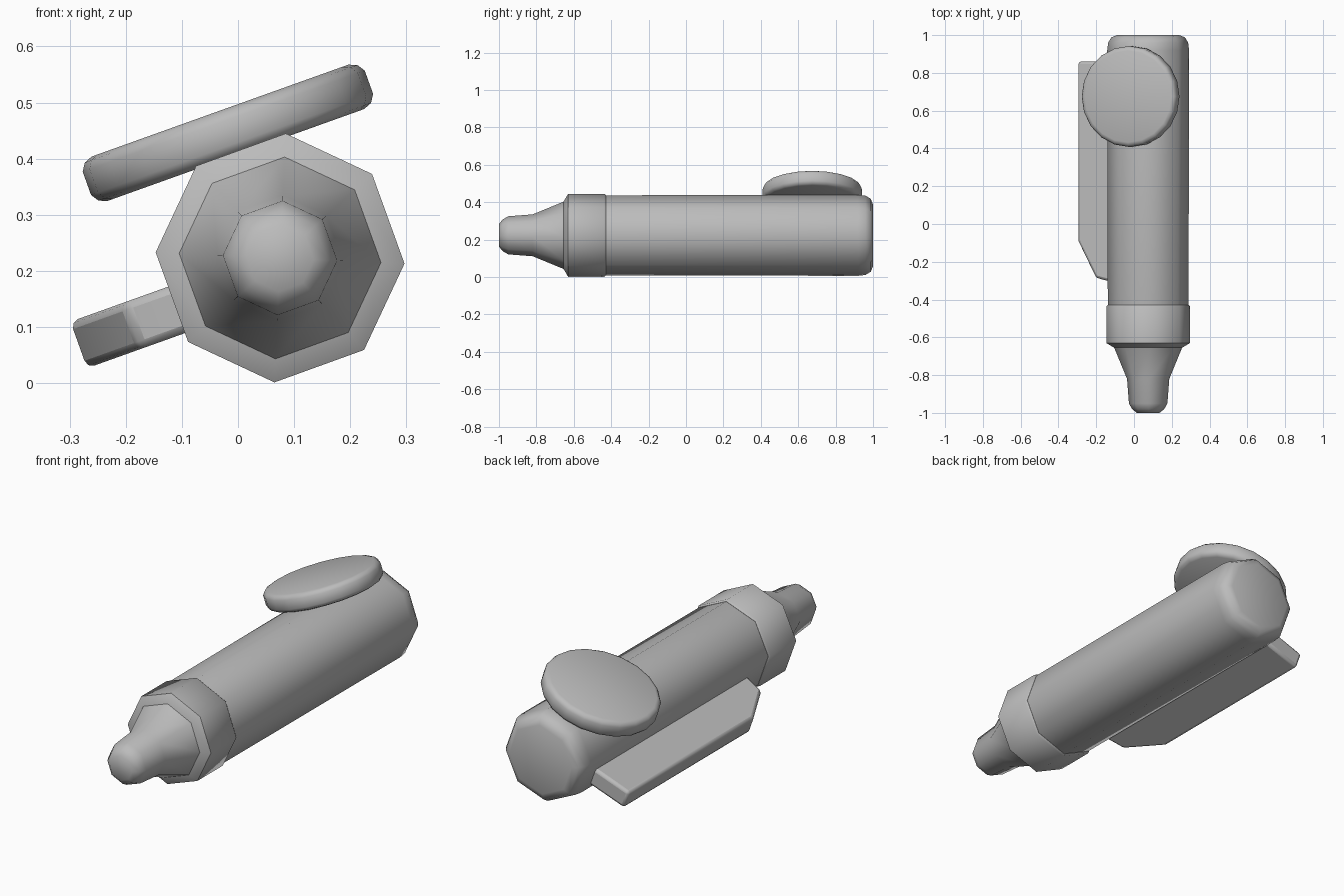
import bpy, bmesh
from math import sin, cos, pi, radians
from mathutils import Matrix, Vector

if "Cube" in bpy.data.objects:
    bpy.data.objects.remove(bpy.data.objects["Cube"])

grey = bpy.data.materials.new("plain grey")
grey.use_nodes = True
color = (0.5, 0.5, 0.5, 1)
grey.diffuse_color = color
grey.node_tree.nodes["Principled BSDF"].inputs["Base Color"].default_value = color

AXIS = Vector((0.075, 0, 0.223))
TILT = Matrix.Rotation(radians(-19.7), 4, 'Y')


def finish(name, bm, matrix, angle):
    bmesh.ops.recalc_face_normals(bm, faces=bm.faces)
    mesh = bpy.data.meshes.new(name)
    bm.to_mesh(mesh)
    bm.free()
    mesh.materials.append(grey)
    obj = bpy.data.objects.new(name, mesh)
    bpy.context.collection.objects.link(obj)
    obj.matrix_world = matrix
    bpy.ops.object.select_all(action='DESELECT')
    obj.select_set(True)
    bpy.context.view_layer.objects.active = obj
    bpy.ops.object.shade_smooth_by_angle(angle=radians(angle))
    return obj


def lathe(name, profile, sides, matrix, angle, start=0.0):
    """Turn (radius, height) pairs around local z and cap both ends."""
    bm = bmesh.new()
    rings = []
    for r, h in profile:
        turns = [start + 2 * pi * i / sides for i in range(sides)]
        rings.append([bm.verts.new((r * cos(t), r * sin(t), h)) for t in turns])
    for a, b in zip(rings, rings[1:]):
        for i in range(sides):
            j = (i + 1) % sides
            bm.faces.new((a[i], a[j], b[j], b[i]))
    bm.faces.new(rings[0])
    bm.faces.new(rings[-1])
    return finish(name, bm, matrix, angle)


# Eight-sided barrel, laid along y with the nose at the front
ALONG_Y = Matrix.Translation(AXIS) @ Matrix.Rotation(radians(-90), 4, 'X')
TWIST = radians(2.6)
lathe("barrel", [(0.2, -0.5), (0.214, -0.43), (0.217, 0.92), (0.212, 0.96),
                 (0.195, 0.988), (0.165, 1.0)], 8, ALONG_Y, 50, TWIST)
lathe("collar", [(0.18, -0.655), (0.222, -0.63), (0.222, -0.437),
                 (0.215, -0.428)], 8, ALONG_Y, 50, TWIST)
lathe("nose", [(0.06, -1.0), (0.085, -0.98), (0.102, -0.95), (0.112, -0.82),
               (0.18, -0.655)], 8, ALONG_Y, 60, TWIST)

# Round disc lying on the tilted upper face of the barrel
lathe("disc", [(0.243, -0.042), (0.258, -0.036), (0.267, -0.022), (0.267, 0.022),
               (0.258, 0.036), (0.243, 0.042)], 20,
      Matrix.Translation((-0.018, 0.675, 0.446)) @ TILT, 50)

# Flat side clip with a slanted front corner
bm = bmesh.new()
outline = [(-0.15, 0.86), (-0.39, 0.86), (-0.39, -0.09), (-0.29, -0.285), (-0.2, -0.307),
           (-0.15, -0.307)]
base = bm.faces.new([bm.verts.new((x, y, -0.069)) for x, y in outline])
top = bmesh.ops.extrude_face_region(bm, geom=[base])["geom"]
bmesh.ops.translate(bm, vec=(0, 0, 0.088),
                    verts=[v for v in top if isinstance(v, bmesh.types.BMVert)])
clip = finish("side_clip", bm, Matrix.Translation(AXIS) @ TILT, 40)
bevel = clip.modifiers.new("edge bevel", 'BEVEL')
bevel.width = 0.014
bevel.segments = 2
bevel.limit_method = 'ANGLE'
